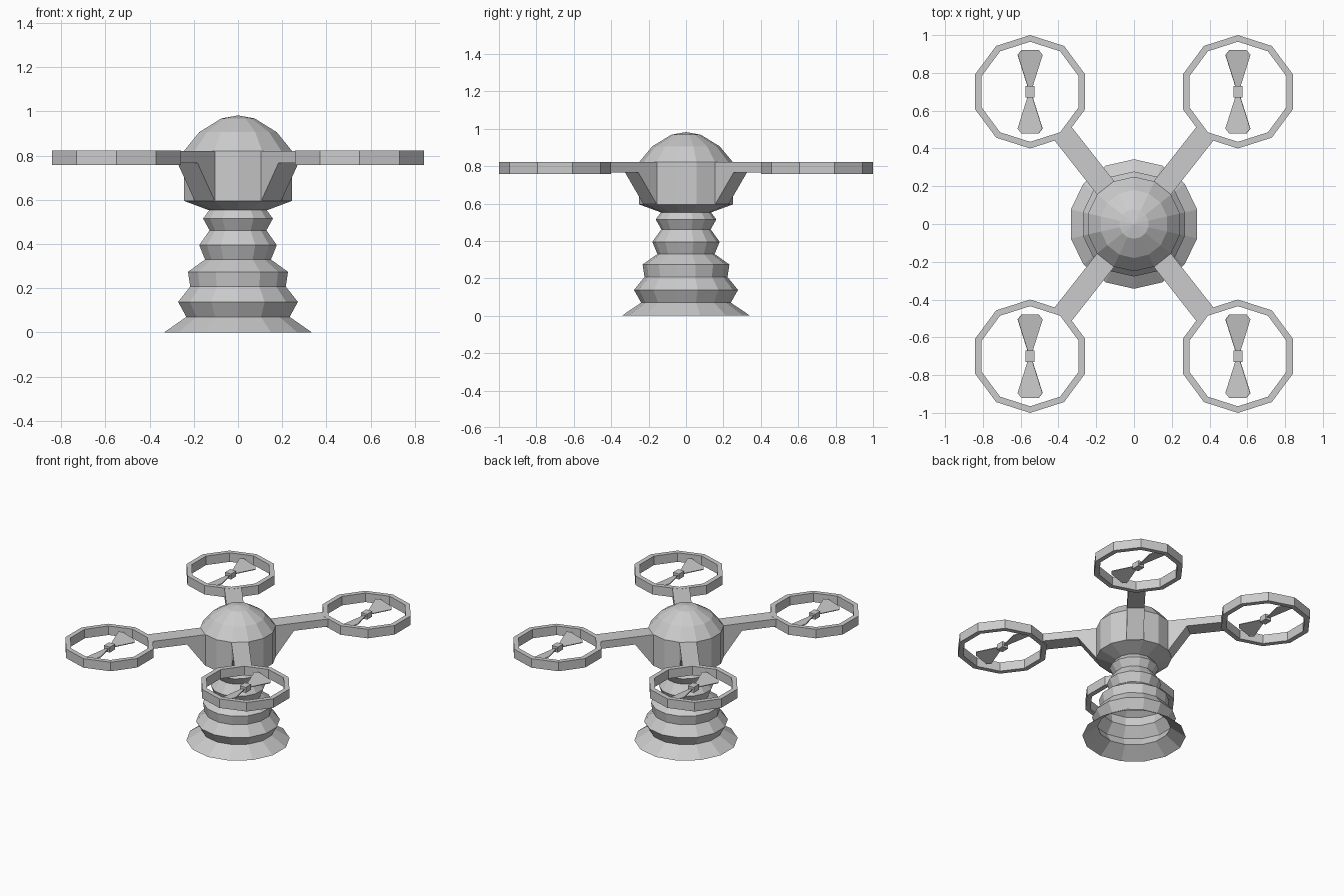
import bpy, bmesh
from math import sin, cos, tau, radians, hypot
from mathutils import Matrix, Vector

if "Cube" in bpy.data.objects:
    bpy.data.objects.remove(bpy.data.objects["Cube"])


def finish(name, bm, matrix=Matrix()):
    bmesh.ops.remove_doubles(bm, verts=bm.verts, dist=1e-5)
    bmesh.ops.transform(bm, matrix=matrix, verts=bm.verts)
    bmesh.ops.recalc_face_normals(bm, faces=bm.faces)
    mesh = bpy.data.meshes.new(name)
    bm.to_mesh(mesh)
    bm.free()
    obj = bpy.data.objects.new(name, mesh)
    bpy.context.collection.objects.link(obj)
    return obj


def lathe(name, profile, sides, closed=False, matrix=Matrix()):
    """Spin an (r, z) profile into flat-sided rings, one corner on +y."""
    bm = bmesh.new()
    rings = [[bm.verts.new((r * sin(tau * i / sides), r * cos(tau * i / sides), z))
              for i in range(sides)] if r > 0 else [bm.verts.new((0, 0, z))] * sides
             for r, z in profile]
    pairs = list(zip(rings, rings[1:] + rings[:1]))
    for a, b in pairs if closed else pairs[:-1]:
        for i in range(sides):
            j = (i + 1) % sides
            bm.faces.new(dict.fromkeys((a[i], a[j], b[j], b[i])))
    return finish(name, bm, matrix)


def prism(name, outline, depth, matrix):
    """Extrude a flat outline along local z, centred."""
    bm = bmesh.new()
    face = bm.faces.new([bm.verts.new((x, y, -depth / 2)) for x, y in outline])
    new = bmesh.ops.extrude_face_region(bm, geom=[face])["geom"]
    bmesh.ops.translate(bm, vec=(0, 0, depth),
                        verts=[v for v in new if isinstance(v, bmesh.types.BMVert)])
    return finish(name, bm, matrix)


# Domed body
lathe("domed_body", [(0, 0.553), (0.135, 0.553), (0.25, 0.595), (0.25, 0.822),
                     (0.18, 0.906), (0.078, 0.968), (0, 0.982)], 14)

# Pleated hollow column with flared open foot
lathe("pleated_column", [(0.343, 0), (0.24, 0.07), (0.278, 0.138), (0.222, 0.207),
                         (0.232, 0.274), (0.153, 0.33), (0.18, 0.395), (0.132, 0.462),
                         (0.162, 0.515), (0.132, 0.555)], 14)

CX, CY = 0.55, 0.70
# Arm with gusset, side profile as (distance from axis, height)
ARM = [(0.15, 0.822), (0.605, 0.822), (0.605, 0.767), (0.37, 0.767),
       (0.245, 0.597), (0.15, 0.597)]
# One blade, pointing along +y
BLADE = [(-0.016, 0.0), (-0.016, 0.035), (-0.069, 0.195), (-0.048, 0.22),
         (0.048, 0.22), (0.069, 0.195), (0.016, 0.035), (0.016, 0.0)]

for sx, side in ((-1, "left"), (1, "right")):
    for sy, end in ((-1, "front"), (1, "back")):
        tag = f"{end}_{side}"
        out = Vector((sx * CX, sy * CY, 0)) / hypot(CX, CY)
        up = Vector((0, 0, 1))
        frame = Matrix((out, up, out.cross(up))).transposed().to_4x4()
        prism(f"arm_{tag}", ARM, 0.115, frame)

        # Rotor guard ring
        spot = Matrix.Translation((sx * CX, sy * CY, 0.79))
        lathe(f"guard_ring_{tag}", [(0.30, -0.033), (0.30, 0.033),
                                    (0.265, 0.033), (0.265, -0.033)],
              10, True, spot @ Matrix.Diagonal((1.02, 1, 1, 1)))

        # Hub and two pitched blades
        prism(f"hub_{tag}", [(-0.024, -0.03), (0.024, -0.03), (0.024, 0.03),
                             (-0.024, 0.03)], 0.04, spot)
        for k in range(2):
            prism(f"blade_{k + 1}_{tag}", BLADE, 0.006,
                  spot @ Matrix.Rotation(radians(180 * k), 4, 'Z')
                  @ Matrix.Rotation(radians(18), 4, 'Y'))
